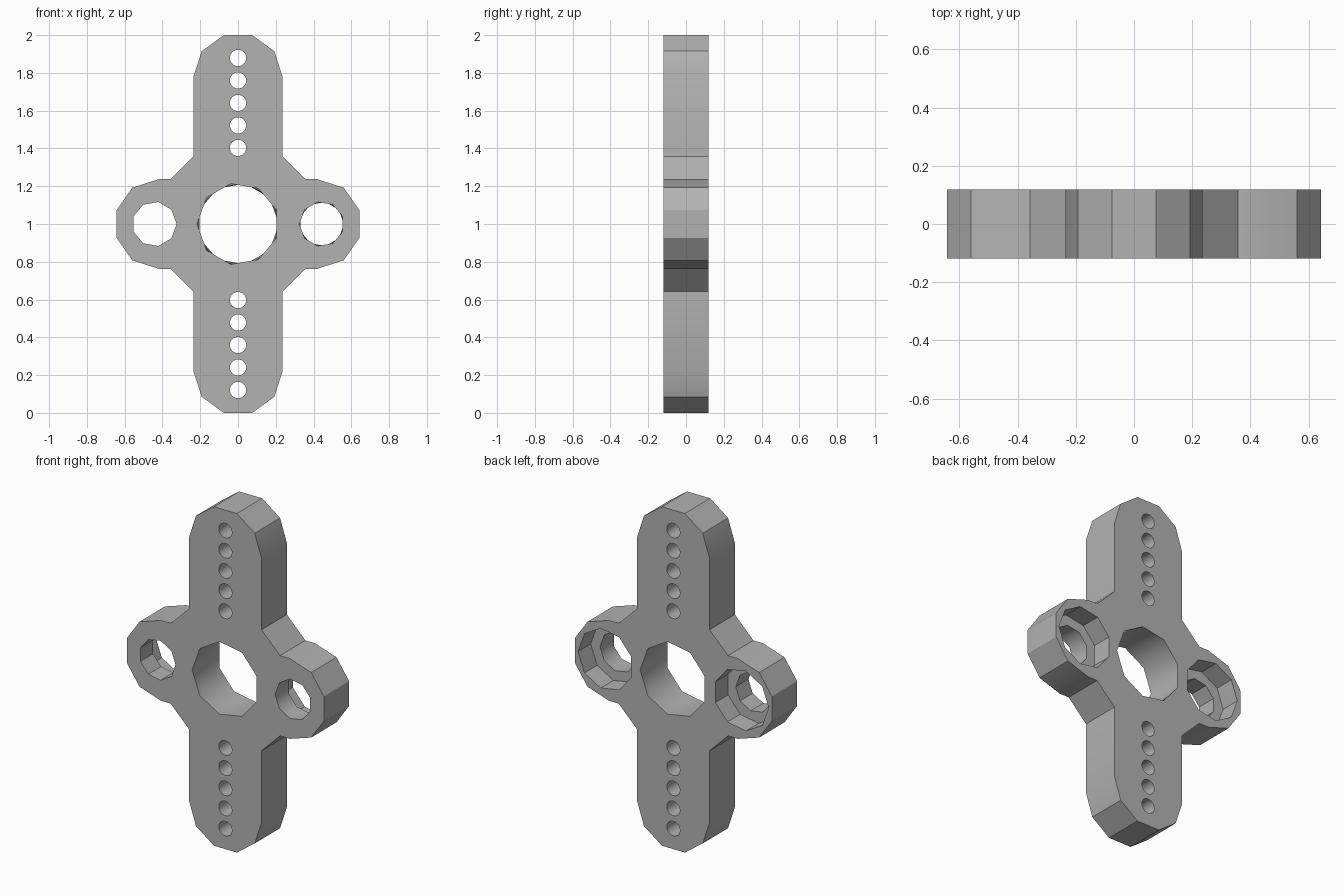
import bpy
import bmesh
from math import cos, sin, radians

cube = bpy.data.objects.get("Cube")
if cube:
    bpy.data.objects.remove(cube)

HALF = 0.118   # half of the plate thickness
MID = 1.0      # height of the plate centre

grey = bpy.data.materials.new("plain grey")
grey.use_nodes = True
colour = (0.45, 0.45, 0.45, 1)
grey.diffuse_color = colour
grey.node_tree.nodes["Principled BSDF"].inputs["Base Color"].default_value = colour


def make_object(name, bm):
    bmesh.ops.recalc_face_normals(bm, faces=bm.faces)
    mesh = bpy.data.meshes.new(name)
    bm.to_mesh(mesh)
    bm.free()
    mesh.materials.append(grey)
    obj = bpy.data.objects.new(name, mesh)
    bpy.context.collection.objects.link(obj)
    return obj


def hole_cutter(name, x, z, sides, rings):
    """Solid lofted along y through (depth, radius, start angle) rings."""
    bm = bmesh.new()
    loops = []
    for y, r, start in rings:
        angles = [radians(start + 360 * i / sides) for i in range(sides)]
        loops.append([bm.verts.new((x + r * cos(a), y, z + r * sin(a))) for a in angles])
    for a, b in zip(loops, loops[1:]):
        for i in range(sides):
            j = (i + 1) % sides
            bm.faces.new((a[i], a[j], b[i]))
            bm.faces.new((a[j], b[j], b[i]))
    bm.faces.new(loops[0])
    bm.faces.new(loops[-1])
    obj = make_object(name, bm)
    obj.hide_render = True
    return obj


# Plate: one quarter of the outline, mirrored up and across, then extruded
quarter = [(0.643, 0.073), (0.56, 0.192), (0.42, 0.237), (0.357, 0.237),
           (0.236, 0.357), (0.236, 0.78), (0.192, 0.915), (0.075, 1.0)]
right = [(x, -z) for x, z in reversed(quarter)] + quarter
outline = right + [(-x, -z) for x, z in right]
bm = bmesh.new()
face = bm.faces.new([bm.verts.new((x, -HALF, MID + z)) for x, z in outline])
out = bmesh.ops.extrude_face_region(bm, geom=[face])
bmesh.ops.translate(bm, vec=(0, 2 * HALF, 0),
                    verts=[v for v in out["geom"] if isinstance(v, bmesh.types.BMVert)])
plate = make_object("servo_arm_plate", bm)

# Large centre hole, facets turned half a step from front to back
cutters = [hole_cutter("centre_hole", 0, MID, 9,
                       [(-0.2, 0.217, 20), (-HALF, 0.217, 20), (HALF, 0.217, 40), (0.2, 0.217, 40)])]

# Side holes, counterbored from the back
for name, x, front, step, back in (("left_hole", 0.443, 20, 40, 40),
                                   ("right_hole", -0.443, 0, 0, 20)):
    cutters.append(hole_cutter(name, x, MID, 9, [
        (-0.2, 0.118, front), (-HALF, 0.118, front), (0, 0.118, step),
        (0, 0.179, back), (0.2, 0.179, back)]))

# Rows of small round holes above and below the centre
for side in (-1, 1):
    for i in range(5):
        z = MID + side * (0.403 + 0.119 * i)
        cutters.append(hole_cutter("small_hole", 0, z, 24, [(-0.2, 0.043, 0), (0.2, 0.043, 0)]))

for cutter in cutters:
    mod = plate.modifiers.new(cutter.name, "BOOLEAN")
    mod.operation = "DIFFERENCE"
    mod.solver = "EXACT"
    mod.object = cutter

# Apply the cuts and discard the cutters
bpy.ops.object.select_all(action="DESELECT")
plate.select_set(True)
bpy.context.view_layer.objects.active = plate
for mod in list(plate.modifiers):
    bpy.ops.object.modifier_apply(modifier=mod.name)
for cutter in cutters:
    bpy.data.objects.remove(cutter)
bpy.ops.object.shade_smooth_by_angle(angle=radians(30))
